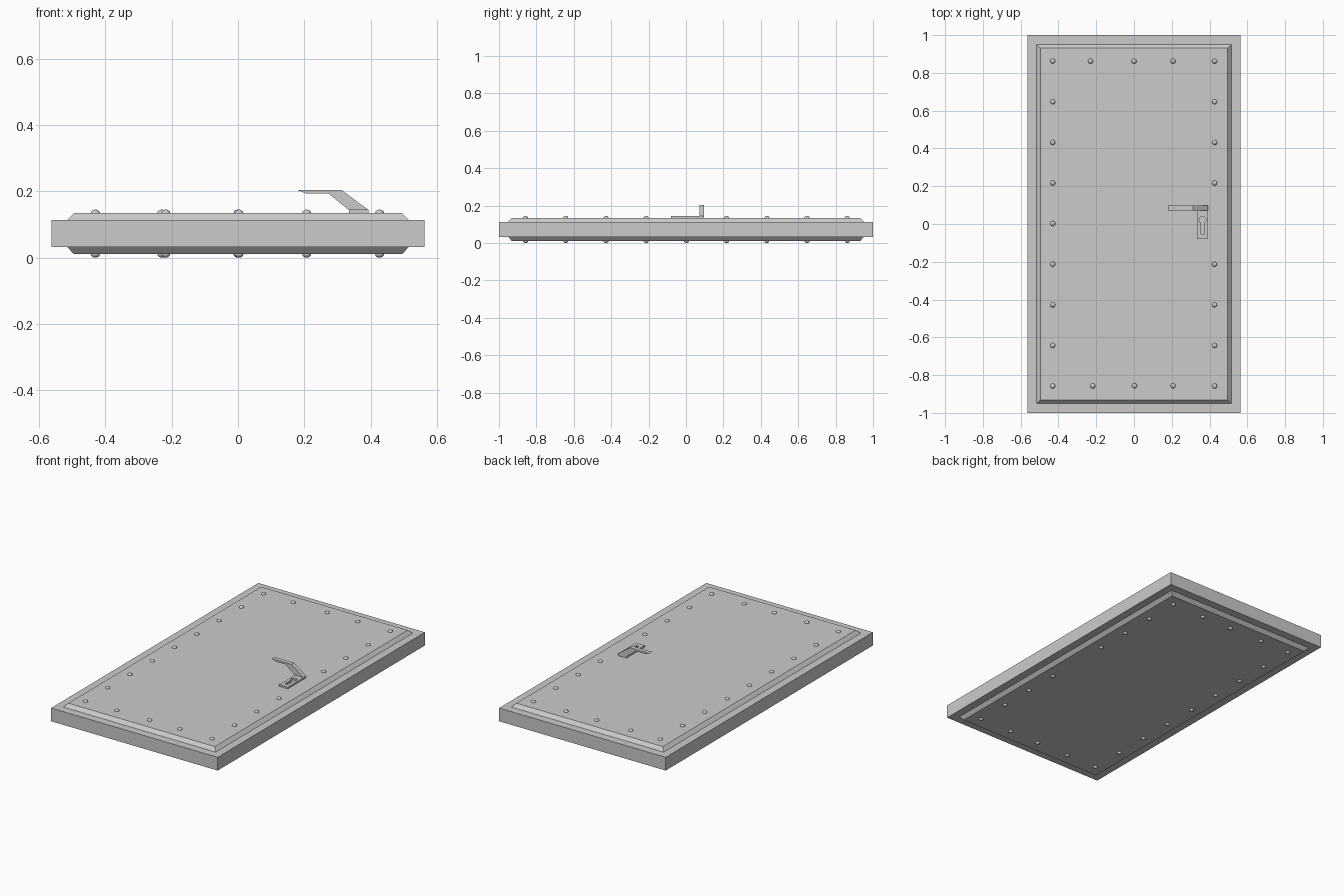
import bpy, bmesh, math
from mathutils import Matrix, Vector

if "Cube" in bpy.data.objects:
    bpy.data.objects.remove(bpy.data.objects["Cube"])

MID = 0.0725        # mid-plane height of the door
SLAB, PANEL = 0.0405, 0.0615   # half thicknesses


def finish(name, bm):
    bmesh.ops.recalc_face_normals(bm, faces=bm.faces)
    me = bpy.data.meshes.new(name)
    bm.to_mesh(me)
    bm.free()
    ob = bpy.data.objects.new(name, me)
    bpy.context.collection.objects.link(ob)
    return ob


def loft(name, rects):
    """Closed solid through rectangles (half x, half y, z)."""
    bm = bmesh.new()
    rings = [[bm.verts.new((sx * hx, sy * hy, z))
              for sx, sy in ((-1, -1), (1, -1), (1, 1), (-1, 1))]
             for hx, hy, z in rects]
    bm.faces.new(rings[0])
    bm.faces.new(rings[-1])
    for a, b in zip(rings, rings[1:]):
        for i in range(4):
            j = (i + 1) % 4
            bm.faces.new((a[i], a[j], b[j], b[i]))
    return finish(name, bm)


def prism(name, pts, offset):
    """Extrude a closed 3D outline along an offset."""
    bm = bmesh.new()
    face = bm.faces.new([bm.verts.new(p) for p in pts])
    ext = bmesh.ops.extrude_face_region(bm, geom=[face])
    verts = [g for g in ext["geom"] if isinstance(g, bmesh.types.BMVert)]
    bmesh.ops.translate(bm, verts=verts, vec=Vector(offset))
    # extrusion keeps the starting face as the opposite cap
    if not face.is_valid:
        bmesh.ops.holes_fill(bm, edges=bm.edges)
    return finish(name, bm)


# Door slab and the chamfered raised panel on each face
loft("door_slab", [(0.563, 1.0, MID - SLAB), (0.563, 1.0, MID + SLAB)])
for side, label in ((1, "front_panel"), (-1, "back_panel")):
    loft(label, [(0.515, 0.951, MID + side * SLAB),
                 (0.495, 0.931, MID + side * PANEL)])

# Rivets around the border of both faces; none beside the lock
rows = [0.862 - i * 0.215 for i in range(9)]
spots = [(-0.43, y) for y in rows] + [(0.427, y) for i, y in enumerate(rows) if i != 4]
spots += [(x, 0.862) for x in (-0.23, 0.0, 0.207)]
spots += [(x, -0.857) for x in (-0.218, 0.003, 0.207)]
bm = bmesh.new()
for x, y in spots:
    for side in (1, -1):
        m = Matrix.Translation((x, y, MID + side * PANEL)) @ Matrix.Diagonal((0.0135, 0.0135, 0.011, 1))
        bmesh.ops.create_uvsphere(bm, u_segments=12, v_segments=8, radius=1, matrix=m)
for f in bm.faces:
    f.smooth = True
finish("rivets", bm)

# Lock plate with keyhole cut through it
z0, z1 = MID + PANEL, 0.145
plate = prism("lock_plate", [(0.334, -0.08, z0), (0.393, -0.08, z0),
                             (0.393, 0.097, z0), (0.334, 0.097, z0)], (0, 0, z1 - z0))
kx, ky, r, half = 0.363, 0.022, 0.018, 0.009
start = math.asin(half / r)
hole = [(kx - half, -0.053, z0 - 0.01), (kx + half, -0.053, z0 - 0.01)]
for i in range(17):
    a = -math.pi / 2 + start + (2 * math.pi - 2 * start) * i / 16
    hole.append((kx + r * math.cos(a), ky + r * math.sin(a), z0 - 0.01))
cutter = prism("keyhole_cutter", hole, (0, 0, 0.04))
cutter.hide_render = True
mod = plate.modifiers.new("keyhole", "BOOLEAN")
mod.operation, mod.object, mod.solver = "DIFFERENCE", cutter, "EXACT"
bpy.context.view_layer.objects.active = plate
bpy.ops.object.modifier_apply(modifier=mod.name)
bpy.data.objects.remove(cutter)

# Bent lever handle
lever = [(0.179, 0.204), (0.207, 0.193), (0.273, 0.193), (0.334, 0.144),
         (0.393, 0.144), (0.342, 0.182), (0.312, 0.204)]
prism("lever_handle", [(x, 0.071, z) for x, z in lever], (0, 0.026, 0))
